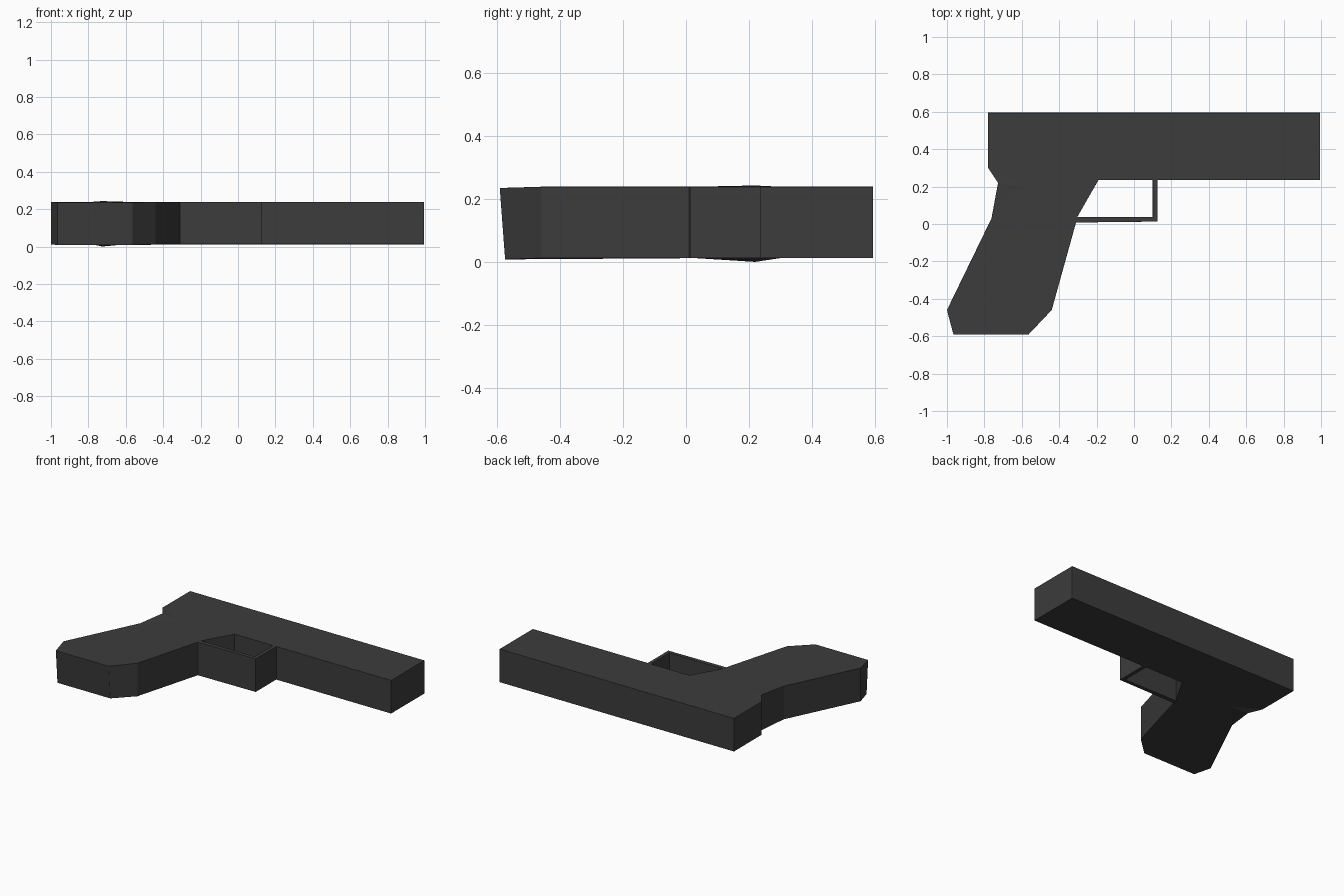
import bpy
import bmesh
from math import radians

if "Cube" in bpy.data.objects:
    bpy.data.objects.remove(bpy.data.objects["Cube"])

Z_LOW, Z_HIGH = 0.012, 0.239

# Side silhouette, laid flat on the xy plane
P = {
    "rear_top": (-0.78, 0.595), "muzzle_top": (0.995, 0.595),
    "muzzle_low": (0.995, 0.235), "guard_out_top": (0.125, 0.235),
    "guard_in_top": (0.10, 0.235), "hole_rear_top": (-0.19, 0.235),
    "hole_rear_low": (-0.303, 0.038), "guard_out_rear": (-0.31, 0.008),
    "grip_front": (-0.44, -0.46), "butt_front": (-0.565, -0.587),
    "butt_rear": (-0.965, -0.587), "heel": (-1.0, -0.46),
    "grip_rear": (-0.762, 0.03), "neck": (-0.727, 0.22),
    "rear_low": (-0.78, 0.30), "neck_inner": (-0.60, 0.20),
    "guard_in_low": (0.10, 0.038), "guard_out_low": (0.125, 0.013),
}

bm = bmesh.new()
v = {k: bm.verts.new((x, y, Z_LOW)) for k, (x, y) in P.items()}


def face(names):
    return bm.faces.new([v[n] for n in names.split()])


# Slide and grip, trigger guard, and the slightly swollen neck
faces = [
    face("rear_top muzzle_top muzzle_low guard_out_top guard_in_top hole_rear_top "
         "hole_rear_low guard_out_rear grip_front butt_front butt_rear heel "
         "grip_rear neck_inner rear_low"),
    face("guard_in_top guard_out_top guard_out_low guard_out_rear "
         "hole_rear_low guard_in_low"),
    face("grip_rear neck neck_inner"),
    face("neck rear_low neck_inner"),
]
bmesh.ops.recalc_face_normals(bm, faces=faces)
low = {k: vert for k, vert in v.items()}
res = bmesh.ops.extrude_face_region(bm, geom=faces, use_keep_orig=True)
for g in res["geom"]:
    if isinstance(g, bmesh.types.BMVert):
        g.co.z = Z_HIGH
bmesh.ops.recalc_face_normals(bm, faces=bm.faces[:])

# Swell the neck and tilt the butt
for vert in bm.verts:
    x, y, z = vert.co
    upper = z > 0.1
    if abs(x - P["neck"][0]) < 1e-4 and abs(y - P["neck"][1]) < 1e-4:
        vert.co.z = 0.243 if upper else 0.0
    if y < -0.5:
        vert.co.y += -0.005 if upper else 0.012
        vert.co.z -= 0.004

mesh = bpy.data.meshes.new("pistol_body")
bm.to_mesh(mesh)
bm.free()
body = bpy.data.objects.new("pistol_body", mesh)
bpy.context.collection.objects.link(body)

# Narrow rounded edges
bevel = body.modifiers.new("edge_bevel", "BEVEL")
bevel.width = 0.01
bevel.segments = 2
bevel.limit_method = "ANGLE"
bevel.angle_limit = radians(25)

dark = bpy.data.materials.new("dark_grey")
dark.diffuse_color = (0.045, 0.045, 0.045, 1)
dark.use_nodes = True
dark.node_tree.nodes["Principled BSDF"].inputs["Base Color"].default_value = dark.diffuse_color
mesh.materials.append(dark)
